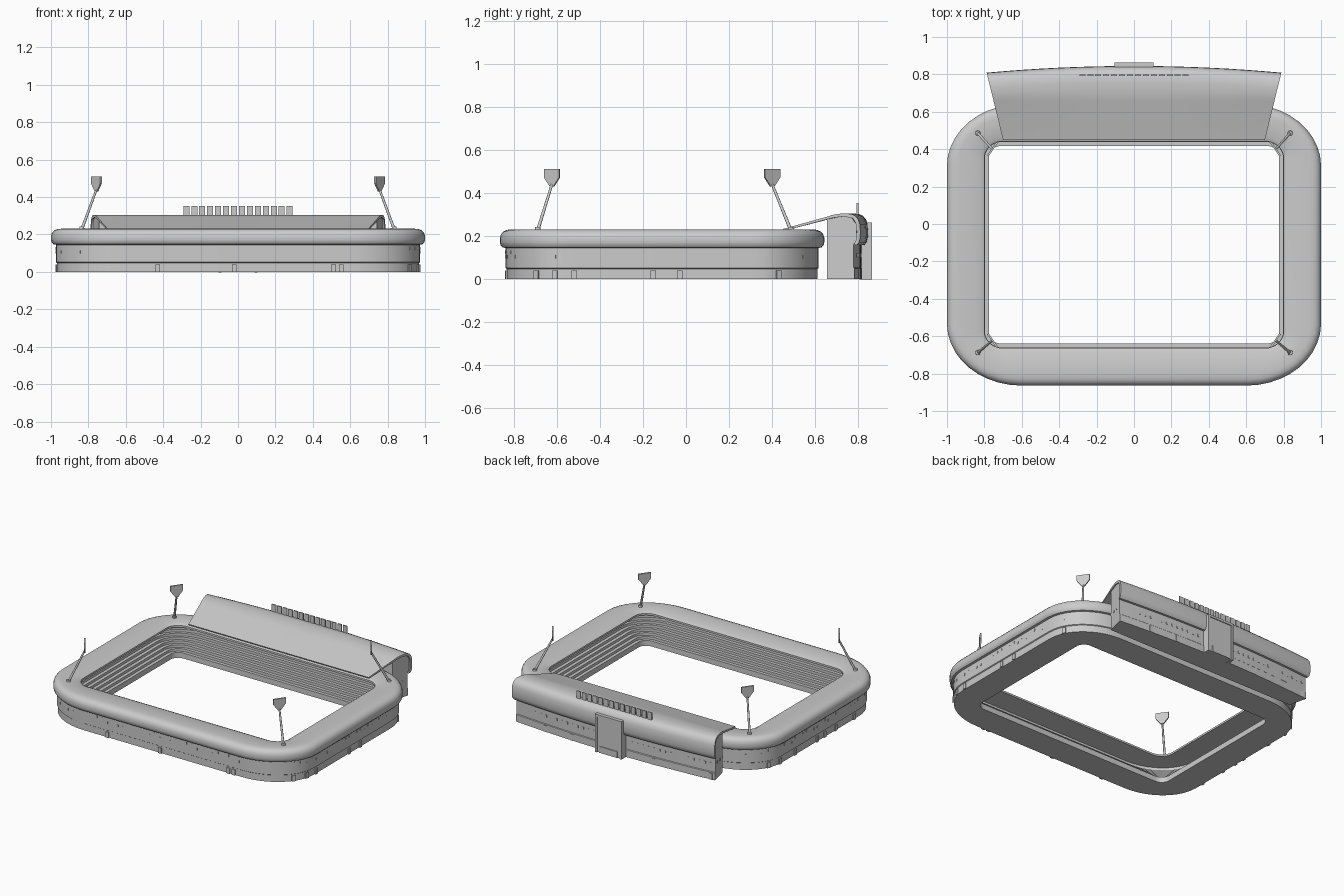
import bpy, bmesh, math, random
from mathutils import Vector, Matrix

if "Cube" in bpy.data.objects:
    bpy.data.objects.remove(bpy.data.objects["Cube"])

random.seed(4)
CY = -0.111  # centre of the bowl in y


def finish(name, bm, angle=None):
    bmesh.ops.recalc_face_normals(bm, faces=bm.faces)
    me = bpy.data.meshes.new(name)
    bm.to_mesh(me)
    bm.free()
    ob = bpy.data.objects.new(name, me)
    bpy.context.collection.objects.link(ob)
    if angle:
        bpy.context.view_layer.objects.active = ob
        ob.select_set(True)
        bpy.ops.object.shade_smooth_by_angle(angle=math.radians(angle))
        ob.select_set(False)
    return ob


def box(bm, centre, size, rot=0.0):
    m = (Matrix.Translation(centre) @ Matrix.Rotation(rot, 4, 'Z')
         @ Matrix.Diagonal((*size, 1)))
    bmesh.ops.create_cube(bm, size=1, matrix=m)


def rod(bm, a, b, r1, r2, n=10):
    a, b = Vector(a), Vector(b)
    d = b - a
    m = Matrix.Translation((a + b) / 2) @ d.to_track_quat('Z', 'Y').to_matrix().to_4x4()
    bmesh.ops.create_cone(bm, cap_ends=True, segments=n, radius1=r1, radius2=r2,
                          depth=d.length, matrix=m)


def loft(bm, rings, closed_ring, closed_stack):
    vs = [[bm.verts.new(p) for p in r] for r in rings]
    n, m = len(vs[0]), len(vs)
    for i in range(m if closed_stack else m - 1):
        for j in range(n if closed_ring else n - 1):
            a, b = vs[i], vs[(i + 1) % m]
            k = (j + 1) % n
            bm.faces.new((a[j], a[k], b[k], b[j]))
    return vs


def ring(d, z, seg=10):
    """Rounded rectangle lying d inside the bowl's outline."""
    hx, hy = 1 - d, 0.753 - d
    rx, ry = max(0.06, 0.40 - 1.5 * d), max(0.06, 0.33 - 1.2 * d)
    pts = []
    for q, (sx, sy) in enumerate(((1, 1), (-1, 1), (-1, -1), (1, -1))):
        for i in range(seg + 1):
            a = (q + i / seg) * math.pi / 2
            pts.append((sx * (hx - rx) + rx * math.cos(a),
                        CY + sy * (hy - ry) + ry * math.sin(a), z))
    return pts


# bowl: outer wall, bulging roof rim, roof underside and stepped terraces
profile = [(0.225, 0), (0.032, 0), (0.032, 0.048), (0.026, 0.052), (0.026, 0.145),
           (0.012, 0.148), (0.003, 0.158), (0, 0.172), (0, 0.192), (0.005, 0.208),
           (0.016, 0.221), (0.034, 0.229), (0.06, 0.231), (0.178, 0.228),
           (0.200, 0.218), (0.200, 0.205), (0.045, 0.195)]
rows = 8
for i in range(rows):
    d = 0.045 + i * 0.18 / rows
    z = 0.165 - i * 0.145 / rows
    profile += [(d, z), (d + 0.18 / rows, z)]
bm = bmesh.new()
loft(bm, [ring(d, z) for d, z in profile], True, True)
finish("stadium_bowl", bm, 35)

# small windows and doors around the bowl wall
bm = bmesh.new()
path = ring(0.026, 0)
for i, p in enumerate(path):
    a, b = Vector(p), Vector(path[(i + 1) % len(path)])
    n = max(1, int((b - a).length / 0.04))
    ang = math.atan2(b.y - a.y, b.x - a.x)
    for k in range(n):
        c = a.lerp(b, (k + 0.5) / n)
        if c.y > 0.55 or random.random() < 0.35:
            continue
        z = random.choice((0.105, 0.125))
        box(bm, (c.x, c.y, z), (0.009, 0.004, 0.016), ang)
        if random.random() < 0.2:
            box(bm, (c.x, c.y, 0.02), (0.025, 0.006, 0.04), ang)
finish("bowl_windows", bm)


# main stand at the back: plan widens to the rear and the rear face bows out
def stand_point(t, y, z, inset):
    x = t * (0.70 + (y - 0.45) * 0.245 - inset)
    bow = 0.036 * (1 - t * t) * min(1, max(0, (y - 0.66) / 0.1))
    return (x, y + bow, z)


def stand_part(name, prof, inset):
    bm = bmesh.new()
    n = 16
    vs = loft(bm, [[stand_point(-1 + 2 * i / n, y, z, inset) for y, z in prof]
                   for i in range(n + 1)], True, False)
    for cap in (vs[0], vs[-1]):
        bm.faces.new(cap)
    finish(name, bm, 30)


outer = [(0.45, 0.233), (0.655, 0.290), (0.675, 0.297), (0.70, 0.302), (0.73, 0.305),
         (0.765, 0.303), (0.785, 0.294), (0.799, 0.278), (0.807, 0.255), (0.809, 0.22),
         (0.808, 0.19), (0.803, 0.170), (0.793, 0.158)]
inner = [(0.778, 0.158), (0.788, 0.18), (0.793, 0.22), (0.790, 0.255), (0.775, 0.282),
         (0.73, 0.291), (0.68, 0.284), (0.455, 0.224)]
stand_part("main_stand_roof", outer + inner, 0)
stand_part("main_stand_body", [(0.655, 0), (0.782, 0), (0.782, 0.05), (0.778, 0.054),
                               (0.778, 0.16), (0.790, 0.18), (0.793, 0.25),
                               (0.770, 0.284), (0.73, 0.292), (0.655, 0.278)], 0.008)

# main stand windows, bands and end doors
bm = bmesh.new()
for i in range(36):
    t = -0.96 + 1.92 * i / 35
    if abs(t) < 0.16 or random.random() < 0.3:
        continue
    x, y, z = stand_point(t, 0.778, 0.11, 0.01)
    box(bm, (x, y, z), (0.011, 0.005, 0.016))
    if i % 5 == 0:
        box(bm, (x, y + 0.004, 0.022), (0.03, 0.005, 0.044))
for s in (-1, 1):
    box(bm, (s * 0.743, 0.68, 0.02), (0.012, 0.042, 0.04), -s * 0.24)
    for y in (0.66, 0.70, 0.74):
        box(bm, (s * (0.692 + (y - 0.45) * 0.245), y, 0.11), (0.005, 0.009, 0.016))
finish("main_stand_windows", bm)

# entrance block at the middle of the back
bm = bmesh.new()
box(bm, (0, 0.825, 0.13), (0.20, 0.066, 0.26))
for x in (-0.096, 0.096):
    box(bm, (x, 0.835, 0.13), (0.016, 0.058, 0.264))
box(bm, (0, 0.835, 0.256), (0.208, 0.058, 0.016))
box(bm, (0, 0.835, 0.022), (0.14, 0.058, 0.044))
finish("entrance_block", bm)

# row of plain panels on the roof
bm = bmesh.new()
for i in range(14):
    box(bm, ((i - 6.5) * 0.0425, 0.796, 0.325), (0.032, 0.008, 0.055))
finish("roof_panels", bm)

# four leaning floodlight masts with shield-shaped heads
for sx in (-1, 1):
    for sy in (-1, 1):
        name = ("back" if sy > 0 else "front") + ("_right" if sx > 0 else "_left")
        foot = Vector((sx * 0.835, CY + sy * 0.587 + 0.01, 0.228))
        top = Vector((sx * 0.757, CY + sy * 0.511, 0.44))
        bm = bmesh.new()
        rod(bm, foot, foot + Vector((0, 0, 0.014)), 0.014, 0.012, 12)
        rod(bm, foot, top, 0.008, 0.006)
        finish(name + "_mast", bm, 40)
        bm = bmesh.new()
        u = Vector((sx * 0.57, -sy * 0.82, 0))
        w = Vector((sx * 0.82, sy * 0.57, 0)) * 0.005
        shape = [(-0.010, 0.43), (0.010, 0.43), (0.043, 0.472),
                 (0.043, 0.511), (-0.043, 0.511), (-0.043, 0.472)]
        sides = [[Vector((top.x, top.y, z)) + u * h + w * k for h, z in shape]
                 for k in (-1, 1)]
        for cap in loft(bm, sides, True, False):
            bm.faces.new(cap)
        finish(name + "_floodlight", bm)
